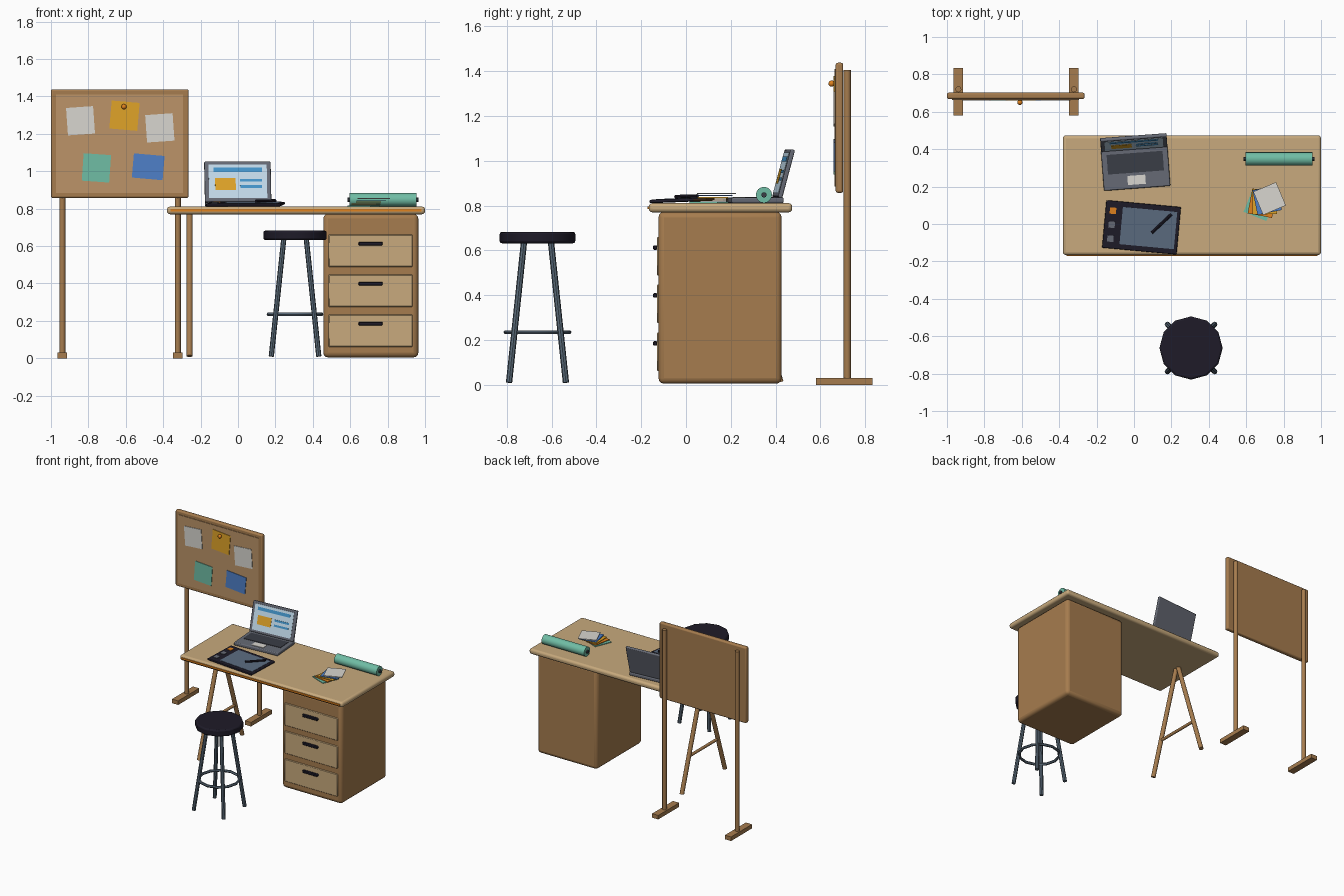
import bpy, bmesh
from math import radians
from mathutils import Matrix, Vector

if "Cube" in bpy.data.objects:
    bpy.data.objects.remove(bpy.data.objects["Cube"])

T = lambda x, y, z: Matrix.Translation((x, y, z))
R = lambda deg, axis: Matrix.Rotation(radians(deg), 4, axis)
I = Matrix.Identity(4)


def colour(name, hexa):
    lin = [((int(hexa[i:i + 2], 16) / 255 + 0.055) / 1.055) ** 2.4 for i in (0, 2, 4)]
    m = bpy.data.materials.new(name)
    m.diffuse_color = (*lin, 1)
    m.use_nodes = True
    m.node_tree.nodes["Principled BSDF"].inputs["Base Color"].default_value = m.diffuse_color
    return m


WOOD, PALE, CORK = colour("wood", "A67C4E"), colour("pale_wood", "C8AA7D"), colour("cork", "BC9468")
BLACK, STEEL, GREY = colour("black", "1E1B28"), colour("steel", "586876"), colour("grey", "666A75")
ORANGE, GOLD, TEAL = colour("orange", "E0821E"), colour("gold", "E0A428"), colour("teal", "70BDA5")
BLUE, WHITE, SKY = colour("blue", "4F80C8"), colour("white", "D8D6D0"), colour("sky", "C4DCEC")
DARK, SLATE, BRIGHT = colour("dark", "3A3D46"), colour("slate", "5B6B80"), colour("bright_blue", "4596CC")


def finish(name, bm, mat, M=I, bevel=0, segs=3):
    me = bpy.data.meshes.new(name)
    bm.to_mesh(me)
    bm.free()
    ob = bpy.data.objects.new(name, me)
    bpy.context.collection.objects.link(ob)
    ob.matrix_world = M
    me.materials.append(mat)
    if bevel:
        b = ob.modifiers.new("bevel", "BEVEL")
        b.width, b.segments, b.limit_method = bevel, segs, "ANGLE"
    return ob


def box(name, x, y, z, mat, M=I, bevel=0, segs=3):
    """Box from (min, max) ranges in the frame M."""
    bm = bmesh.new()
    bmesh.ops.create_cube(bm, size=1)
    c = [(a + b) / 2 for a, b in (x, y, z)]
    s = [b - a for a, b in (x, y, z)]
    bmesh.ops.scale(bm, vec=s, verts=bm.verts)
    return finish(name, bm, mat, M @ T(*c), bevel, segs)


def slab(name, w, d, h, mat, M, bevel=0):
    return box(name, (-w / 2, w / 2), (-d / 2, d / 2), (-h / 2, h / 2), mat, M, bevel)


def rod(name, a, b, r, mat, sides=12, M=I, bevel=0):
    a, b = Vector(a), Vector(b)
    bm = bmesh.new()
    bmesh.ops.create_cone(bm, cap_ends=True, segments=sides, radius1=r, radius2=r, depth=(b - a).length)
    q = (b - a).to_track_quat("Z", "Y").to_matrix().to_4x4()
    return finish(name, bm, mat, M @ T(*((a + b) / 2)) @ q, bevel, 2)


# Desk top with coloured edge strip
box("desk_top", (-0.38, 1.0), (-0.166, 0.474), (0.77, 0.811), PALE, bevel=0.016)
box("edge_strip", (-0.362, 0.98), (-0.172, -0.16), (0.784, 0.797), ORANGE)

# Drawer cabinet
box("cabinet", (0.456, 0.964), (-0.123, 0.427), (0.005, 0.772), WOOD, bevel=0.025)
for i in range(3):
    z = 0.147 + 0.214 * i
    box(f"drawer_front_{i}", (0.484, 0.933), (-0.13, -0.11), (z - 0.086, z + 0.086), PALE, bevel=0.004, segs=1)
    box(f"drawer_handle_{i}", (0.645, 0.773), (-0.147, -0.128), (z + 0.028, z + 0.048), BLACK, bevel=0.004, segs=1)

# Trestle leg
for s in (-1, 1):
    rod(f"trestle_leg_{s}", (-0.259, 0.16 + s * 0.26, 0.012), (-0.259, 0.16 + s * 0.012, 0.775), 0.016, WOOD)
rod("trestle_bar", (-0.259, -0.01, 0.27), (-0.259, 0.33, 0.27), 0.011, WOOD)

# Stool
S = T(0.305, -0.663, 0)
rod("stool_seat", (0, 0, 0.632), (0, 0, 0.683), 0.169, BLACK, 12, S, bevel=0.01)
for sx in (-1, 1):
    for sy in (-1, 1):
        rod(f"stool_leg_{sx}_{sy}", (sx * 0.127, sy * 0.127, 0.01), (sx * 0.06, sy * 0.06, 0.64), 0.014, STEEL, 8, S)
bpy.ops.mesh.primitive_torus_add(major_segments=12, minor_segments=6, major_radius=0.142,
                                 minor_radius=0.01, location=(0.305, -0.663, 0.235))
ring = bpy.context.object
ring.name = "stool_ring"
ring.data.materials.append(STEEL)

# Pin board on two posts
box("board_frame", (-1.0, -0.264), (0.668, 0.702), (0.857, 1.438), WOOD, bevel=0.01)
box("board_cork", (-0.972, -0.293), (0.664, 0.68), (0.885, 1.41), CORK)
for i, x in enumerate((-0.939, -0.322)):
    rod(f"board_post_{i}", (x, 0.72, 0.02), (x, 0.72, 1.405), 0.016, WOOD)
    box(f"board_foot_{i}", (x - 0.026, x + 0.026), (0.58, 0.833), (0, 0.031), WOOD)
notes = [(-0.842, 1.27, 0.145, 0.147, 4, WHITE), (-0.607, 1.297, 0.15, 0.15, -5, GOLD),
         (-0.418, 1.232, 0.147, 0.147, 4, WHITE), (-0.757, 1.018, 0.147, 0.147, -4, TEAL),
         (-0.48, 1.024, 0.165, 0.13, -5, BLUE)]
for i, (x, z, w, h, a, mat) in enumerate(notes):
    slab(f"pinned_note_{i}", w, 0.004, h, mat, T(x, 0.661, z) @ R(-a, "Y"))
bm = bmesh.new()
bmesh.ops.create_uvsphere(bm, u_segments=12, v_segments=8, radius=0.014)
finish("pin", bm, ORANGE, T(-0.61, 0.65, 1.345))

# Laptop: base frame at the hinge, lid frame leaning back
L = T(0.0, 0.418, 0.812) @ R(4.3, "Z")
box("laptop_base", (-0.178, 0.178), (-0.228, 0.005), (0, 0.024), GREY, L, 0.006)
box("laptop_keyboard", (-0.15, 0.15), (-0.143, -0.038), (0.02, 0.027), DARK, L)
box("laptop_touchpad", (-0.048, 0.048), (-0.207, -0.158), (0.02, 0.027), WHITE, L)
D = L @ T(0, -0.012, 0.024) @ R(-15, "X")
rod("laptop_hinge", (-0.13, -0.008, 0.024), (0.13, -0.008, 0.024), 0.008, DARK, 8, L)
box("laptop_lid", (-0.178, 0.178), (-0.009, 0.011), (0, 0.222), GREY, D, 0.006)
box("laptop_screen", (-0.156, 0.156), (-0.011, 0), (0.018, 0.205), SKY, D)
box("screen_header", (-0.13, 0.13), (-0.013, 0), (0.163, 0.186), BRIGHT, D)
box("screen_picture", (-0.122, -0.012), (-0.013, 0), (0.062, 0.128), GOLD, D)
for i, v in enumerate((0.075, 0.11)):
    box(f"screen_line_{i}", (0.012, 0.128), (-0.013, 0), (v, v + 0.014), BRIGHT, D)

# Drawing tablet and stylus
P = T(0.04, -0.018, 0.824) @ R(-5.3, "Z") @ R(2.3, "X")
slab("tablet", 0.4, 0.255, 0.014, BLACK, P, 0.005)
slab("tablet_screen", 0.292, 0.2, 0.004, SLATE, P @ T(0.037, 0, 0.007))
for i, mat in enumerate((GREY, GREY, ORANGE)):
    slab(f"tablet_button_{i}", 0.034, 0.034, 0.008, mat, P @ T(-0.16, 0.075 * (i - 1), 0.007))
rod("stylus", (0.095, -0.047, 0.84), (0.2, 0.052, 0.843), 0.008, BLACK, 8)

# Paper roll with core
rod("paper_roll", (0.595, 0.348, 0.848), (0.955, 0.348, 0.848), 0.036, TEAL, 16)
rod("roll_core", (0.585, 0.348, 0.848), (0.965, 0.348, 0.848), 0.012, DARK, 10)

# Fan of sample cards
for i, mat in enumerate((TEAL, ORANGE, GOLD, BLUE, WHITE)):
    t = i / 4
    slab(f"sample_card_{i}", 0.132, 0.135, 0.005, mat,
         T(0.672 + 0.053 * t, 0.103 + 0.033 * t, 0.815 + 0.01 * i) @ R(-22 + 45 * t, "Z"))

# Soft shading on rounded parts
for ob in bpy.context.collection.objects:
    ob.select_set(True)
bpy.context.view_layer.objects.active = ring
bpy.ops.object.shade_smooth_by_angle(angle=radians(35))
